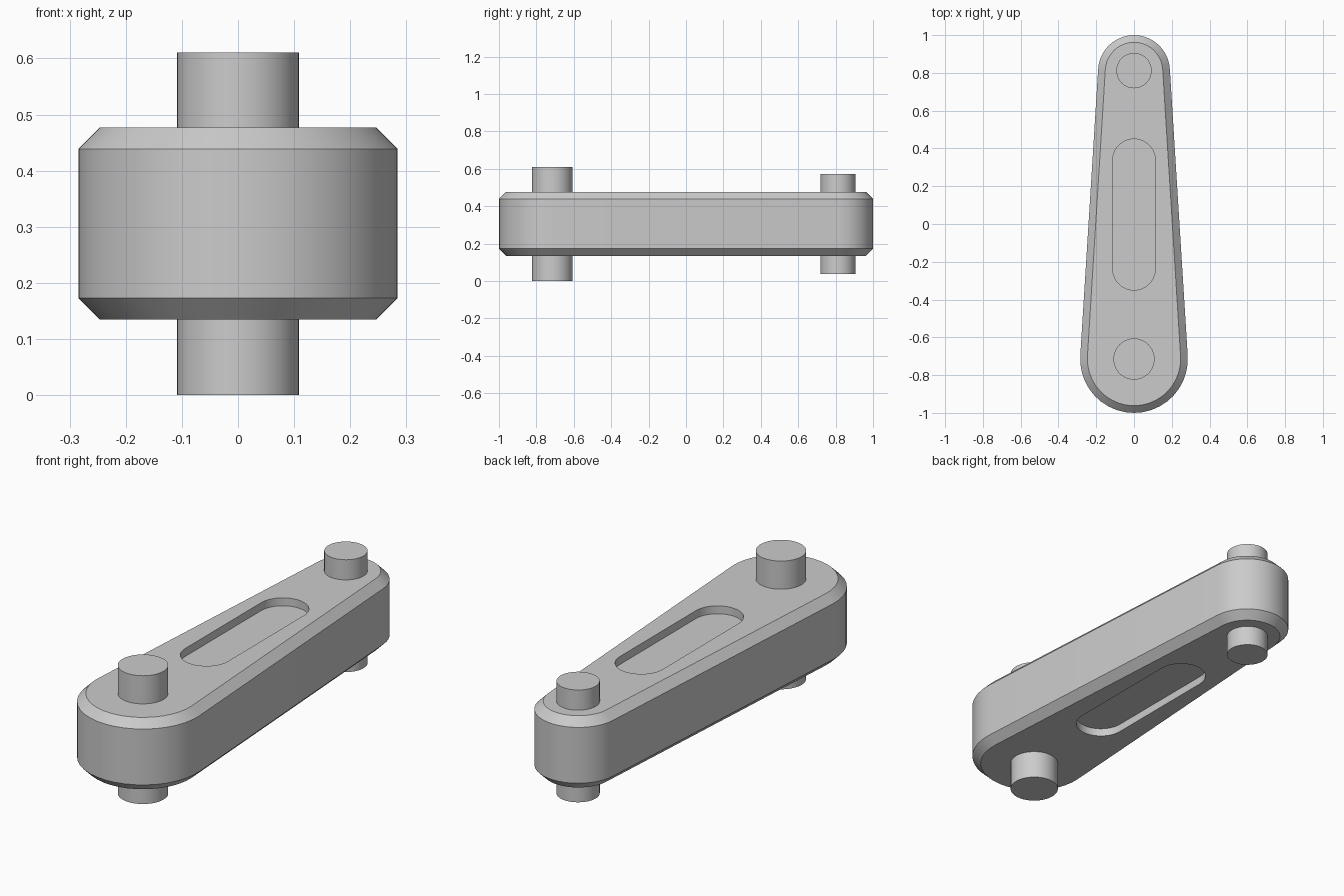
import bpy, bmesh, math

cube = bpy.data.objects.get("Cube")
if cube:
    bpy.data.objects.remove(cube, do_unlink=True)

grey = bpy.data.materials.new("plain grey")
grey.use_nodes = True
colour = (0.6, 0.6, 0.6, 1)
grey.diffuse_color = colour
grey.node_tree.nodes["Principled BSDF"].inputs["Base Color"].default_value = colour

FRONT_Y, FRONT_R = -0.715, 0.285
BACK_Y, BACK_R = 0.81, 0.19
BOTTOM, TOP, BEVEL = 0.135, 0.477, 0.038


def capsule(y0, r0, y1, r1, steps=20):
    """Outline around two circles joined by their tangent lines."""
    a = math.asin((r0 - r1) / (y1 - y0))
    arcs = ((y1, r1, a, math.pi - a), (y0, r0, math.pi - a, 2 * math.pi + a))
    return [(r * math.cos(s + (e - s) * i / steps), y + r * math.sin(s + (e - s) * i / steps))
            for y, r, s, e in arcs for i in range(steps + 1)]


def loft(name, layers):
    """Closed solid through a stack of (outline, height) layers."""
    bm = bmesh.new()
    rings = [[bm.verts.new((x, y, z)) for x, y in outline] for outline, z in layers]
    for low, high in zip(rings, rings[1:]):
        n = len(low)
        for i in range(n):
            j = (i + 1) % n
            bm.faces.new((low[i], low[j], high[j], high[i]))
    bm.faces.new(rings[0][::-1])
    bm.faces.new(rings[-1])
    bmesh.ops.recalc_face_normals(bm, faces=bm.faces)
    mesh = bpy.data.meshes.new(name)
    bm.to_mesh(mesh)
    bm.free()
    mesh.materials.append(grey)
    obj = bpy.data.objects.new(name, mesh)
    bpy.context.collection.objects.link(obj)
    return obj


def smooth(obj):
    bpy.ops.object.select_all(action="DESELECT")
    obj.select_set(True)
    bpy.context.view_layer.objects.active = obj
    bpy.ops.object.shade_smooth_by_angle(angle=math.radians(30))


# Tapered arm with chamfered rims
wide = capsule(FRONT_Y, FRONT_R, BACK_Y, BACK_R)
narrow = capsule(FRONT_Y, FRONT_R - BEVEL, BACK_Y, BACK_R - BEVEL)
arm = loft("arm", [(narrow, BOTTOM), (wide, BOTTOM + BEVEL),
                   (wide, TOP - BEVEL), (narrow, TOP)])

# Shallow slot pockets in both broad faces
slot = capsule(-0.237, 0.113, 0.337, 0.113)
for side, z0, z1 in (("top", TOP - BEVEL, TOP + 0.1), ("bottom", BOTTOM - 0.1, BOTTOM + BEVEL)):
    cutter = loft(side + "_slot_cutter", [(slot, z0), (slot, z1)])
    cutter.hide_render = True
    cut = arm.modifiers.new(side + "_slot", "BOOLEAN")
    cut.operation, cut.solver, cut.object = "DIFFERENCE", "EXACT", cutter
    bpy.context.view_layer.objects.active = arm
    bpy.ops.object.modifier_apply(modifier=cut.name)
    bpy.data.objects.remove(cutter, do_unlink=True)
smooth(arm)

# Pins running through each end of the arm
for name, y, r, z0, z1 in (("front_pin", FRONT_Y, 0.109, 0, 0.611),
                           ("back_pin", BACK_Y + 0.002, 0.0935, 0.038, 0.573)):
    bpy.ops.mesh.primitive_cylinder_add(vertices=40, radius=r, depth=z1 - z0,
                                        location=(0, y, (z0 + z1) / 2))
    pin = bpy.context.object
    pin.name = name
    pin.data.materials.append(grey)
    smooth(pin)
